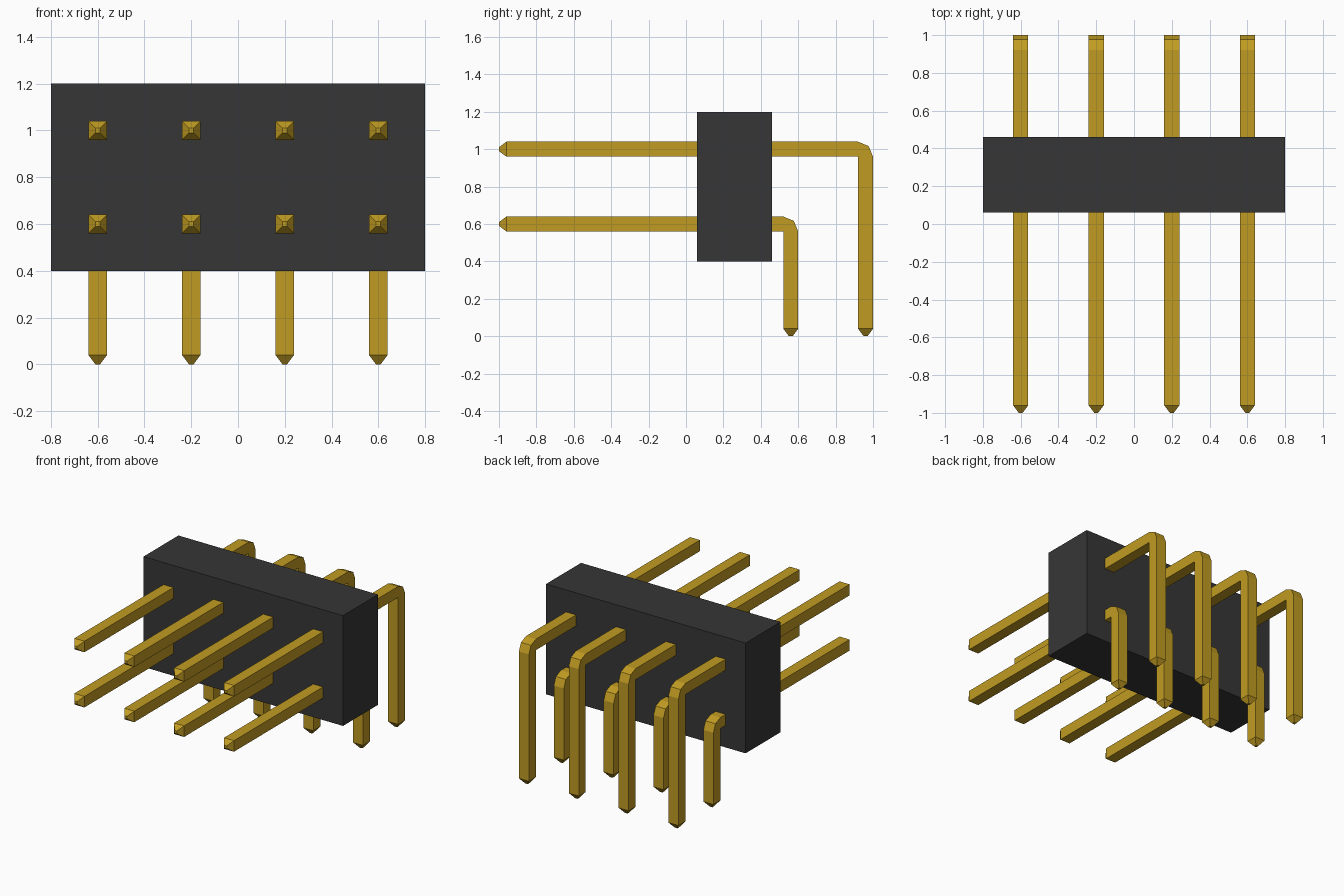
import bpy, bmesh
from math import sin, cos, pi

cube = bpy.data.objects.get("Cube")
if cube:
    bpy.data.objects.remove(cube, do_unlink=True)


def make_material(name, rgb):
    mat = bpy.data.materials.new(name)
    mat.use_nodes = True
    mat.diffuse_color = (*rgb, 1)
    mat.node_tree.nodes["Principled BSDF"].inputs["Base Color"].default_value = (*rgb, 1)
    return mat


black = make_material("black plastic", (0.037, 0.037, 0.037))
gold = make_material("gold metal", (0.53, 0.33, 0.016))

HALF = 0.04      # half the pin thickness
TIP = 0.01       # half the width of the blunt tip
TAPER = 0.04     # length of the pointed end


def pin_mesh(name, y, z):
    """Bent square pin: horizontal at height z, vertical leg at depth y."""
    iy, iz = y - HALF, z - HALF      # inner corner of the bend
    # Each station: half width, inner (y, z), outer (y, z)
    stations = [(TIP, (-1, z - TIP), (-1, z + TIP)),
                (HALF, (TAPER - 1, iz), (TAPER - 1, z + HALF))]
    for a in (0, pi / 4, pi / 2):
        stations.append((HALF, (iy, iz),
                         (iy + 2 * HALF * sin(a), iz + 2 * HALF * cos(a))))
    stations += [(HALF, (iy, TAPER), (y + HALF, TAPER)),
                 (TIP, (y - TIP, 0), (y + TIP, 0))]

    bm = bmesh.new()
    rings = []
    for w, inner, outer in stations:
        rings.append([bm.verts.new(p) for p in (
            (-w, *inner), (w, *inner), (w, *outer), (-w, *outer))])
    for r, s in zip(rings, rings[1:]):
        for i in range(4):
            j = (i + 1) % 4
            bm.faces.new((r[i], r[j], s[j], s[i]))
    bm.faces.new(rings[0])
    bm.faces.new(rings[-1])
    # Merge the shared inner corner of the bend
    bmesh.ops.remove_doubles(bm, verts=bm.verts, dist=0.0001)
    bmesh.ops.recalc_face_normals(bm, faces=bm.faces)
    mesh = bpy.data.meshes.new(name)
    bm.to_mesh(mesh)
    bm.free()
    mesh.materials.append(gold)
    return mesh


# Housing block
bpy.ops.mesh.primitive_cube_add(size=1, location=(0, 0.26, 0.8))
housing = bpy.context.object
housing.name = "housing"
housing.scale = (1.6, 0.4, 0.8)
housing.data.materials.append(black)

# Two rows of four pins
for row, y, z in (("upper_pin", 0.96, 1.0), ("lower_pin", 0.56, 0.6)):
    mesh = pin_mesh(row, y, z)
    for i in range(4):
        pin = bpy.data.objects.new(f"{row}_{i + 1}", mesh)
        pin.location.x = -0.6 + 0.4 * i
        bpy.context.collection.objects.link(pin)
